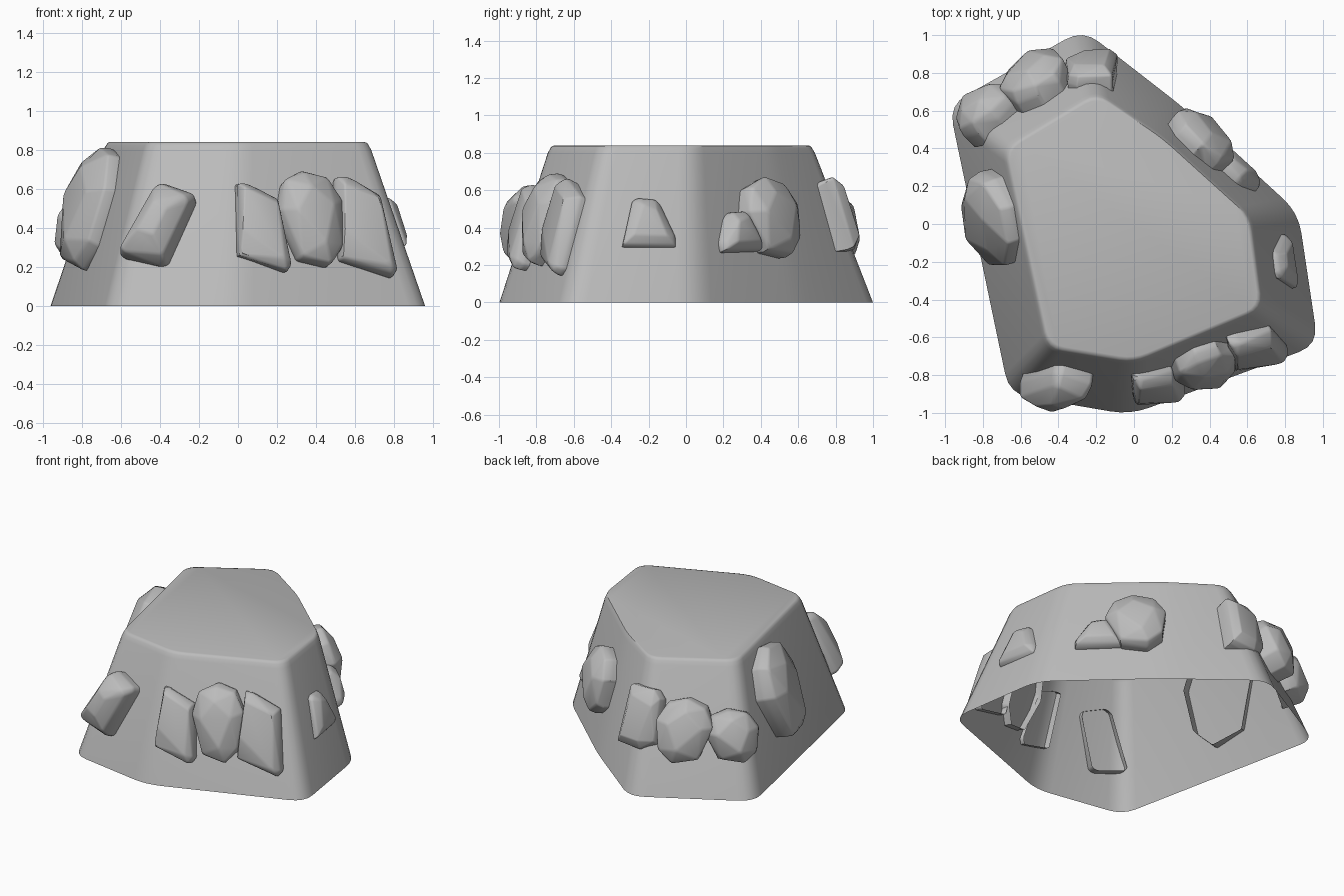
import bpy, bmesh, math, random
from mathutils import Vector

random.seed(7)

if "Cube" in bpy.data.objects:
    bpy.data.objects.remove(bpy.data.objects["Cube"], do_unlink=True)

HEIGHT = 0.84
stone = bpy.data.materials.new("stone_grey")
stone.use_nodes = True
GREY = (0.5, 0.5, 0.5, 1)
stone.diffuse_color = GREY
stone.node_tree.nodes["Principled BSDF"].inputs["Base Color"].default_value = GREY


def finish(name, bm, angle):
    mesh = bpy.data.meshes.new(name)
    bm.to_mesh(mesh)
    bm.free()
    mesh.materials.append(stone)
    obj = bpy.data.objects.new(name, mesh)
    bpy.context.collection.objects.link(obj)
    bpy.ops.object.select_all(action="DESELECT")
    obj.select_set(True)
    bpy.context.view_layer.objects.active = obj
    bpy.ops.object.shade_smooth_by_angle(angle=math.radians(angle))


def rounded(corners, cut, steps=5):
    """Closed outline with each corner replaced by a short curve."""
    pts = []
    for i, c in enumerate(corners):
        c = Vector(c)
        a = c + (Vector(corners[i - 1]) - c).normalized() * cut
        b = c + (Vector(corners[(i + 1) % len(corners)]) - c).normalized() * cut
        for s in range(steps):
            t = s / (steps - 1)
            pts.append(a * (1 - t) ** 2 + c * 2 * t * (1 - t) + b * t * t)
    return pts


# Plateau: tapered shell with softened rim and open underside
foot = rounded([(-.27, 1.03), (-.98, .63), (-.66, -.9), (-.02, -1.01),
                (.975, -.64), (.87, .06), (.27, .61)], 0.11)
rim = rounded([(-.2, .695), (-.69, .4), (-.46, -.66), (0, -.735),
               (.68, -.45), (.615, .04), (.15, .46)], 0.08)
shell = bmesh.new()
rings = []
for t, shrink in ((0, 1), (.95, 1), (.98, .993), (.995, .98), (1, .96)):
    rings.append([shell.verts.new((*(a.lerp(b, min(t, .98)) * shrink), HEIGHT * t))
                  for a, b in zip(foot, rim)])
for low, high in zip(rings, rings[1:]):
    for i in range(len(low)):
        shell.faces.new((low[i - 1], low[i], high[i], high[i - 1]))
shell.faces.new(rings[-1])
finish("plateau_shell", shell, 40)

# Stone outlines as seen from outside: (across, up)
SHAPES = {
    "boulder": [(-1, .15), (-.75, .75), (-.1, 1), (.6, .85), (1, .3),
                (.9, -.6), (.4, -1), (-.5, -.85)],
    "slab": [(-.8, 1), (-.5, .98), (.7, .65), (1, -.85), (.8, -1),
             (-.95, -.65), (-1, -.1)],
    "wedge": [(-1, -.7), (-.9, -.8), (.15, -1), (.35, -.95), (1, .6),
              (.95, .75), (.1, 1), (-.15, .9)],
    "block": [(-1, -.9), (-.55, .85), (-.35, 1), (.3, .95), (.55, .7),
              (1, -.5), (1, -.95)],
    "brick": [(-1, -.9), (-.8, .9), (-.7, 1), (.6, .97), (.95, .7),
              (1, -.7), (.3, -1)],
}
# Relative size of the middle and front rings
FRONT = {"boulder": (.95, .58), "slab": (.96, .8), "wedge": (.88, .4),
         "block": (.92, .6), "brick": (.95, .7)}


def rock(name, shape, place, azimuth, lean, half, bulge, flip=1):
    """Faceted open-backed stone: hull of stacked outlines on a leaning wall."""
    a, l = math.radians(azimuth), math.radians(lean)
    out = Vector((math.cos(a), math.sin(a), 0))
    across = Vector((-out.y, out.x, 0))
    up = Vector((0, 0, math.cos(l))) - out * math.sin(l)
    normal = out * math.cos(l) + Vector((0, 0, math.sin(l)))
    mid, front = FRONT[shape]
    bm = bmesh.new()
    for size, depth, skip in ((.95, -.03, 1), (1, .3 * bulge, 1),
                              (mid, .65 * bulge, 1), (front, bulge, 2)):
        wobble = .05 if depth > .5 * bulge else 0
        for u, v in SHAPES[shape][::skip]:
            u += random.uniform(-wobble, wobble)
            v += random.uniform(-wobble, wobble)
            d = depth + random.uniform(-wobble, wobble) * bulge
            bm.verts.new(Vector(place) + across * (u * size * half[0] * flip)
                         + up * (v * size * half[1]) + normal * d)
    bmesh.ops.convex_hull(bm, input=bm.verts[:])
    loose = [v for v in bm.verts if not v.link_faces]
    bmesh.ops.delete(bm, geom=loose, context="VERTS")
    bmesh.ops.recalc_face_normals(bm, faces=bm.faces[:])
    bm.normal_update()
    back = [f for f in bm.faces if f.normal.dot(normal) < -.9]
    bmesh.ops.delete(bm, geom=back, context="FACES")
    bmesh.ops.dissolve_limit(bm, angle_limit=math.radians(14),
                             verts=bm.verts[:], edges=bm.edges[:])
    inner = [e for e in bm.edges if not e.is_boundary]
    bmesh.ops.bevel(bm, geom=inner, offset=.012, segments=2,
                    profile=.5, affect="EDGES", clamp_overlap=True)
    finish(name, bm, 35)


# Stones around the walls
rock("side_tall_rock", "boulder", (-.69, .05, .48), 200, 17, (.26, .33), .18)
rock("back_corner_boulder", "boulder", (-.74, .55, .38), 130, 20, (.18, .18), .18)
rock("back_middle_boulder", "boulder", (-.5, .71, .415), 119, 20, (.19, .22), .18, -1)
rock("back_end_brick", "brick", (-.22, .76, .45), 93, 18, (.14, .21), .13)
rock("far_side_boulder", "boulder", (.33, .41, .44), 49, 14, (.2, .22), .15)
rock("far_side_block", "block", (.5, .25, .365), 49, 14, (.16, .115), .11, -1)
rock("left_side_block", "block", (.75, -.21, .41), 9.6, 17, (.15, .145), .09)
rock("front_outer_slab", "slab", (.63, -.62, .39), -69, 17, (.16, .27), .11)
rock("front_middle_boulder", "boulder", (.35, -.7, .43), -69, 17, (.18, .26), .16)
rock("front_inner_slab", "slab", (.11, -.82, .39), -75, 17, (.145, .24), .1)
rock("front_lone_wedge", "wedge", (-.4, -.79, .4), -104, 15, (.19, .22), .2)
